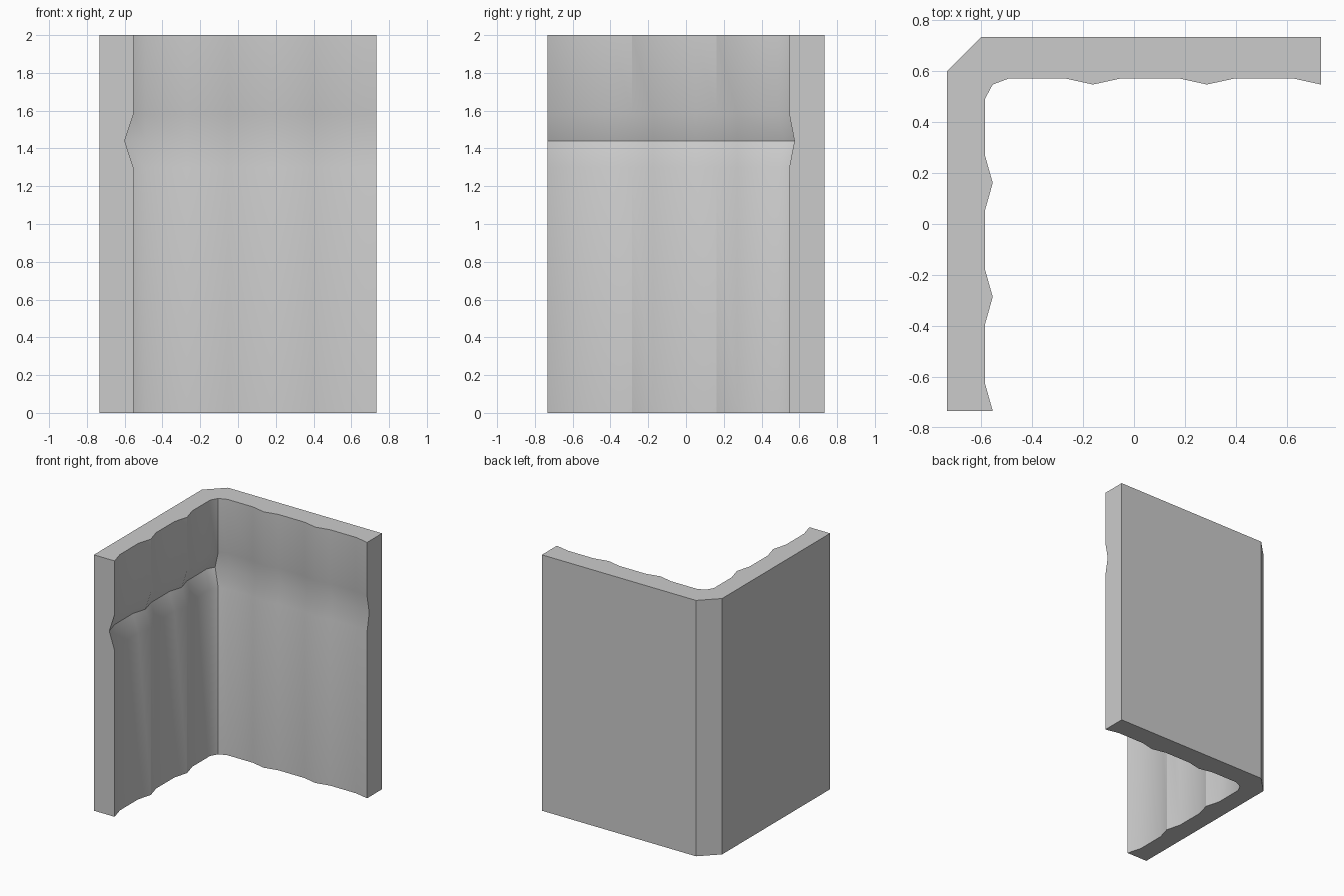
import bpy, bmesh, math

if "Cube" in bpy.data.objects:
    bpy.data.objects.remove(bpy.data.objects["Cube"])

H = 0.733                      # half width of the wall corner
BACK, BACK_RIB = 0.571, 0.547  # inner face of the back wall: panel and rib
LEFT, LEFT_RIB = -0.585, -0.554  # inner face of the left wall: panel and rib
PITCH, HALF_RIB = 0.447, 0.11

# Outer outline with chamfered corner
outer = [(-H, -H), (-H, 0.60), (-0.60, H), (H, H)]


def wave(flat, rib):
    """Inner face from a free end to the corner: (distance along, offset)."""
    pts = [(H, rib), (H - HALF_RIB, flat)]
    for i in (1, 2):
        c = H - i * PITCH
        pts += [(c + HALF_RIB, flat), (c, rib), (c - HALF_RIB, flat)]
    return pts


# Inner outline: back wall, rounded corner, left wall
inner = wave(BACK, BACK_RIB)
inner += [(-0.49, BACK), (LEFT_RIB, BACK_RIB), (LEFT, 0.49)]
inner += [(off, -along) for along, off in reversed(wave(LEFT, LEFT_RIB))]

# Levels: height and groove depth (1 = bottom of the groove)
levels = [(0, 0), (1.30, 0), (1.44, 1), (1.58, 0), (2, 0)]
corner = wave(BACK, BACK_RIB)
n_back = len(corner) + 1

bm = bmesh.new()
rings = []
for z, g in levels:
    ring = [bm.verts.new((x, y, z)) for x, y in outer]
    for i, (x, y) in enumerate(inner):
        dx = -0.046 * g if i >= n_back else 0
        dy = 0.027 * g if i <= n_back + 1 else 0
        ring.append(bm.verts.new((x + dx, y + dy, z)))
    rings.append(ring)

# Sides and end caps
n = len(rings[0])
for a, b in zip(rings, rings[1:]):
    for i in range(n):
        j = (i + 1) % n
        bm.faces.new((a[i], a[j], b[j], b[i]))
bm.faces.new(rings[0])
bm.faces.new(rings[-1])
bmesh.ops.recalc_face_normals(bm, faces=bm.faces[:])

mesh = bpy.data.meshes.new("corner_wall")
bm.to_mesh(mesh)
bm.free()
wall = bpy.data.objects.new("corner_wall", mesh)
bpy.context.collection.objects.link(wall)
bpy.context.view_layer.objects.active = wall
wall.select_set(True)
bpy.ops.object.shade_smooth_by_angle(angle=math.radians(30))
